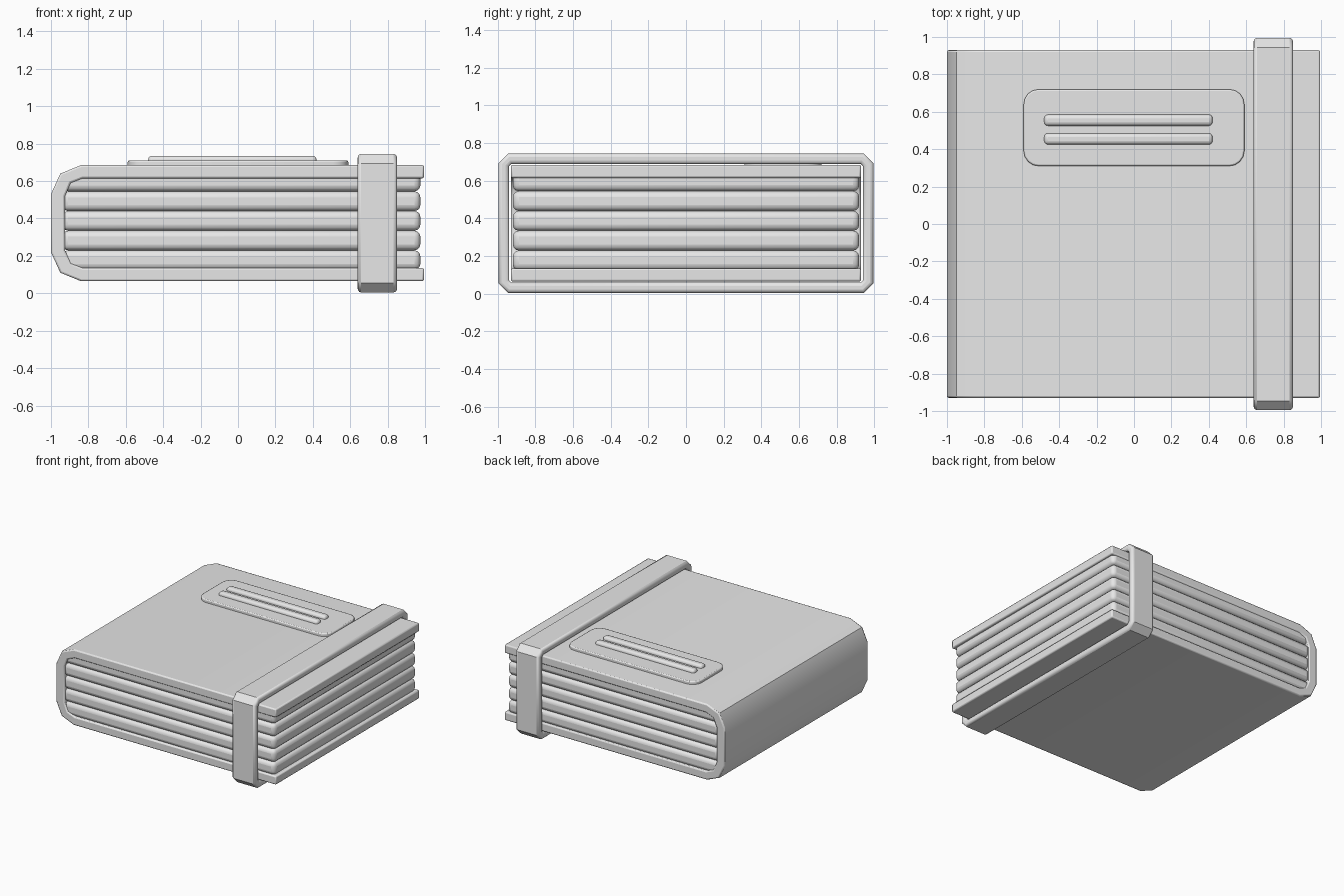
import bpy
import bmesh
import math
from mathutils import Vector

if "Cube" in bpy.data.objects:
    bpy.data.objects.remove(bpy.data.objects["Cube"], do_unlink=True)

GREY = (0.8, 0.8, 0.8, 1)
grey = bpy.data.materials.new("light_grey")
grey.use_nodes = True
grey.diffuse_color = GREY
grey.node_tree.nodes["Principled BSDF"].inputs["Base Color"].default_value = GREY


def finish(name, bm, bevel, segments):
    """Turn a bmesh into a bevelled, smooth shaded object."""
    bmesh.ops.recalc_face_normals(bm, faces=bm.faces)
    mesh = bpy.data.meshes.new(name)
    bm.to_mesh(mesh)
    bm.free()
    mesh.materials.append(grey)
    obj = bpy.data.objects.new(name, mesh)
    bpy.context.collection.objects.link(obj)
    mod = obj.modifiers.new("Bevel", "BEVEL")
    mod.width = bevel
    mod.segments = segments
    mod.limit_method = "ANGLE"
    mod.angle_limit = math.radians(50)
    bpy.ops.object.select_all(action="DESELECT")
    obj.select_set(True)
    bpy.context.view_layer.objects.active = obj
    bpy.ops.object.shade_smooth_by_angle(angle=math.radians(35))
    return obj


def prism(name, points, direction, bevel, segments):
    """Extrude a closed outline of 3D points along a direction."""
    bm = bmesh.new()
    face = bm.faces.new([bm.verts.new(p) for p in points])
    new = bmesh.ops.extrude_face_region(bm, geom=[face])["geom"]
    verts = [v for v in new if isinstance(v, bmesh.types.BMVert)]
    bmesh.ops.translate(bm, verts=verts, vec=Vector(direction))
    return finish(name, bm, bevel, segments)


def box(name, low, high, bevel, segments):
    (x0, y0, z0), (x1, y1, z1) = low, high
    base = [(x0, y0, z0), (x1, y0, z0), (x1, y1, z0), (x0, y1, z0)]
    return prism(name, base, (0, 0, z1 - z0), bevel, segments)


# Wrapped cover: C-shaped section, mirrored about its middle height
MID = 0.375
outer = [(0.995, 0.31), (-0.84, 0.31), (-0.95, 0.265), (-1, 0.155)]
inner = [(-0.925, 0.145), (-0.895, 0.215), (-0.83, 0.24), (0.995, 0.24)]
upper_outer = [(x, MID + h) for x, h in outer]
lower_outer = [(x, MID - h) for x, h in reversed(outer)]
lower_inner = [(x, MID - h) for x, h in reversed(inner)]
upper_inner = [(x, MID + h) for x, h in inner]
section = upper_outer + lower_outer + lower_inner + upper_inner
prism("cover", [(x, -0.93, z) for x, z in section], (0, 1.86, 0), 0.01, 2)

# Five bulging page bundles
PITCH = 0.105
for i in range(5):
    z = 0.125 + i * PITCH
    box(f"page_bundle_{i + 1}", (-0.94, -0.92, z), (0.975, 0.92, z + PITCH), 0.032, 3)


# Strap: a hollow chamfered loop around the book
def loop_outline(half_y, z0, z1, cut):
    right = [(half_y - cut, z0), (half_y, z0 + cut), (half_y, z1 - cut), (half_y - cut, z1)]
    return right + [(-y, z) for y, z in reversed(right)]


bm = bmesh.new()
rings = []
for x in (0.64, 0.85):
    for outline in (loop_outline(0.995, 0.005, 0.745, 0.05), loop_outline(0.94, 0.06, 0.69, 0.012)):
        rings.append([bm.verts.new((x, y, z)) for y, z in outline])
for a, b in ((0, 1), (2, 3), (0, 2), (1, 3)):
    for k in range(8):
        n = (k + 1) % 8
        bm.faces.new((rings[a][k], rings[a][n], rings[b][n], rings[b][k]))
finish("strap", bm, 0.018, 3)

# Raised label plate with rounded corners
R = 0.08
corners = ((0.59, 0.72, 0), (-0.59, 0.72, 90), (-0.59, 0.31, 180), (0.59, 0.31, 270))
outline = []
for cx, cy, start in corners:
    ox = cx - math.copysign(R, cx)
    oy = cy - R if cy > 0.5 else cy + R
    for step in range(5):
        a = math.radians(start + step * 22.5)
        outline.append((ox + R * math.cos(a), oy + R * math.sin(a), 0.675))
prism("label_plate", outline, (0, 0, 0.035), 0.008, 2)

# Two raised bars on the label
for side, y in (("upper", 0.555), ("lower", 0.455)):
    box(f"{side}_label_bar", (-0.48, y - 0.03, 0.68), (0.42, y + 0.03, 0.735), 0.02, 3)
